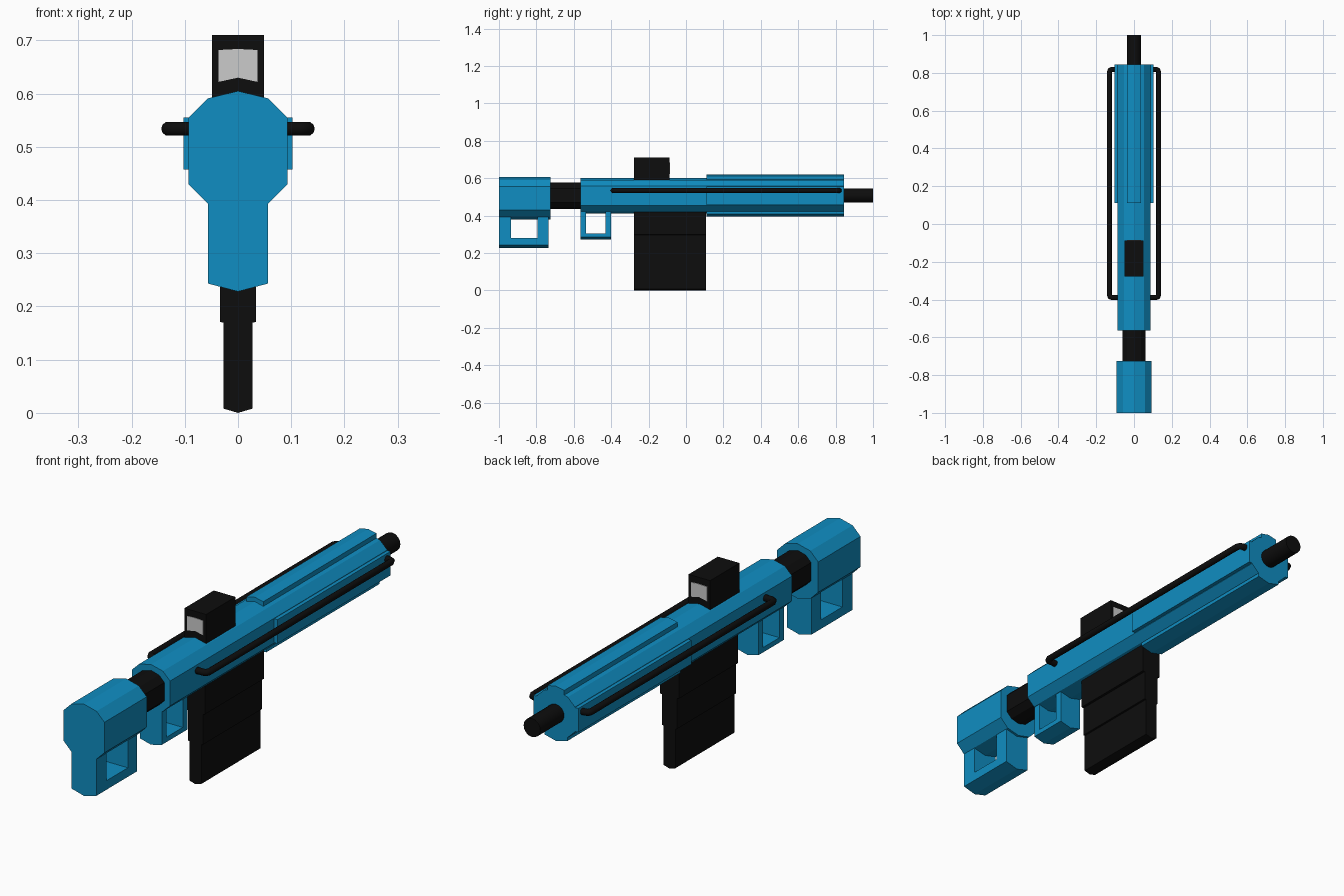
import bpy, bmesh, math

if "Cube" in bpy.data.objects:
    bpy.data.objects.remove(bpy.data.objects["Cube"])


def material(name, rgb):
    m = bpy.data.materials.new(name)
    m.diffuse_color = (*rgb, 1)
    m.use_nodes = True
    m.node_tree.nodes["Principled BSDF"].inputs["Base Color"].default_value = m.diffuse_color
    return m


BLUE = material("blue_shell", (0.005, 0.27, 0.54))
BLACK = material("black_metal", (0.004, 0.004, 0.004))


def prism(name, half, y0, y1, mat=None, mirror=True):
    """Extrude an (x, z) outline along y; a half outline is mirrored over x = 0."""
    pts = list(half)
    if mirror:
        pts += [(-x, z) for x, z in reversed(half) if x > 0]
    bm = bmesh.new()
    face = bm.faces.new([bm.verts.new((x, y0, z)) for x, z in pts])
    out = bmesh.ops.extrude_face_region(bm, geom=[face])
    new = [v for v in out["geom"] if isinstance(v, bmesh.types.BMVert)]
    bmesh.ops.translate(bm, verts=new, vec=(0, y1 - y0, 0))
    bmesh.ops.recalc_face_normals(bm, faces=bm.faces)
    me = bpy.data.meshes.new(name)
    bm.to_mesh(me)
    bm.free()
    ob = bpy.data.objects.new(name, me)
    bpy.context.collection.objects.link(ob)
    if mat:
        me.materials.append(mat)
    return ob


def shell(top, bot, w, ridge, cham, inner):
    """Half of a ten-sided body section."""
    return [(0, top), (inner, top - ridge), (w, top - cham),
            (w, bot + cham), (inner, bot + ridge), (0, bot)]


def vee(w, top, bot, drop):
    """Half of a block section with a shallow V bottom."""
    return [(w, top), (w, bot + drop), (0, bot)]


def grip_loop(name, w, ys, top, floor, bot, drop):
    """Two posts and a floor around an open hole."""
    y0, y1, y2, y3 = ys
    prism(name + "_rear_post", vee(w, top, bot, drop), y0, y1, BLUE)
    prism(name + "_front_post", vee(w, top, bot, drop), y2, y3, BLUE)
    prism(name + "_floor", vee(w, floor, bot, drop), y1, y2, BLUE)


# Stock with its open grip
prism("stock", shell(0.605, 0.38, 0.093, 0.014, 0.05, 0.057), -1, -0.725, BLUE)
grip_loop("stock_grip", 0.056, (-1, -0.935, -0.795, -0.735), 0.41, 0.28, 0.228, 0.015)

# Neck between stock and receiver
prism("neck", shell(0.578, 0.435, 0.061, 0.01, 0.034, 0.037), -0.74, -0.55, BLACK)

# Receiver runs under the handguard panels
prism("receiver", shell(0.602, 0.41, 0.087, 0.013, 0.045, 0.054), -0.565, 0.845, BLUE)
grip_loop("trigger_guard", 0.05, (-0.565, -0.535, -0.43, -0.4), 0.44, 0.305, 0.272, 0.013)

# Raised handguard panels
prism("top_panel", [(0, 0.62), (0.038, 0.612), (0.038, 0.57), (0, 0.57)], 0.11, 0.845, BLUE)
prism("bottom_panel", [(0, 0.45), (0.052, 0.45), (0.052, 0.408), (0, 0.395)], 0.11, 0.845, BLUE)
for side, s in (("right", 1), ("left", -1)):
    prism(side + "_panel", [(s * 0.06, 0.555), (s * 0.102, 0.555),
                            (s * 0.102, 0.457), (s * 0.06, 0.457)],
          0.11, 0.845, BLUE, mirror=False)

# Stepped magazine
for i, (w, top, bot) in enumerate([(0.043, 0.45, 0.29), (0.034, 0.32, 0.163), (0.027, 0.2, 0)]):
    prism(f"magazine_tier_{i + 1}", vee(w, top, bot, 0.008), -0.277, 0.108, BLACK)

# Sight with a pale screen at both ends
prism("sight", [(0.049, 0.71), (0.049, 0.56)], -0.277, -0.087, BLACK)
screen = [(0, 0.684), (0.037, 0.682), (0.037, 0.622), (0, 0.63)]
prism("rear_screen", screen, -0.279, -0.27)
prism("front_screen", screen, -0.094, -0.085)

# Barrel
bpy.ops.mesh.primitive_cylinder_add(vertices=16, radius=0.038, depth=0.2,
                                    location=(0, 0.9, 0.508), rotation=(math.pi / 2, 0, 0))
barrel = bpy.context.object
barrel.name = "barrel"
barrel.data.materials.append(BLACK)
bpy.ops.object.shade_smooth_by_angle(angle=math.radians(40))

# Side rails
for side, s in (("right", 1), ("left", -1)):
    cu = bpy.data.curves.new(side + "_rail", "CURVE")
    cu.dimensions = "3D"
    cu.bevel_depth = 0.0135
    cu.bevel_resolution = 3
    cu.use_fill_caps = True
    path = [(0.07, -0.39), (0.115, -0.39), (0.126, -0.386), (0.131, -0.374),
            (0.131, 0.803), (0.126, 0.815), (0.115, 0.819), (0.07, 0.819)]
    sp = cu.splines.new("POLY")
    sp.points.add(len(path) - 1)
    for p, (x, y) in zip(sp.points, path):
        p.co = (s * x, y, 0.534, 1)
    cu.materials.append(BLACK)
    bpy.context.collection.objects.link(bpy.data.objects.new(side + "_rail", cu))
